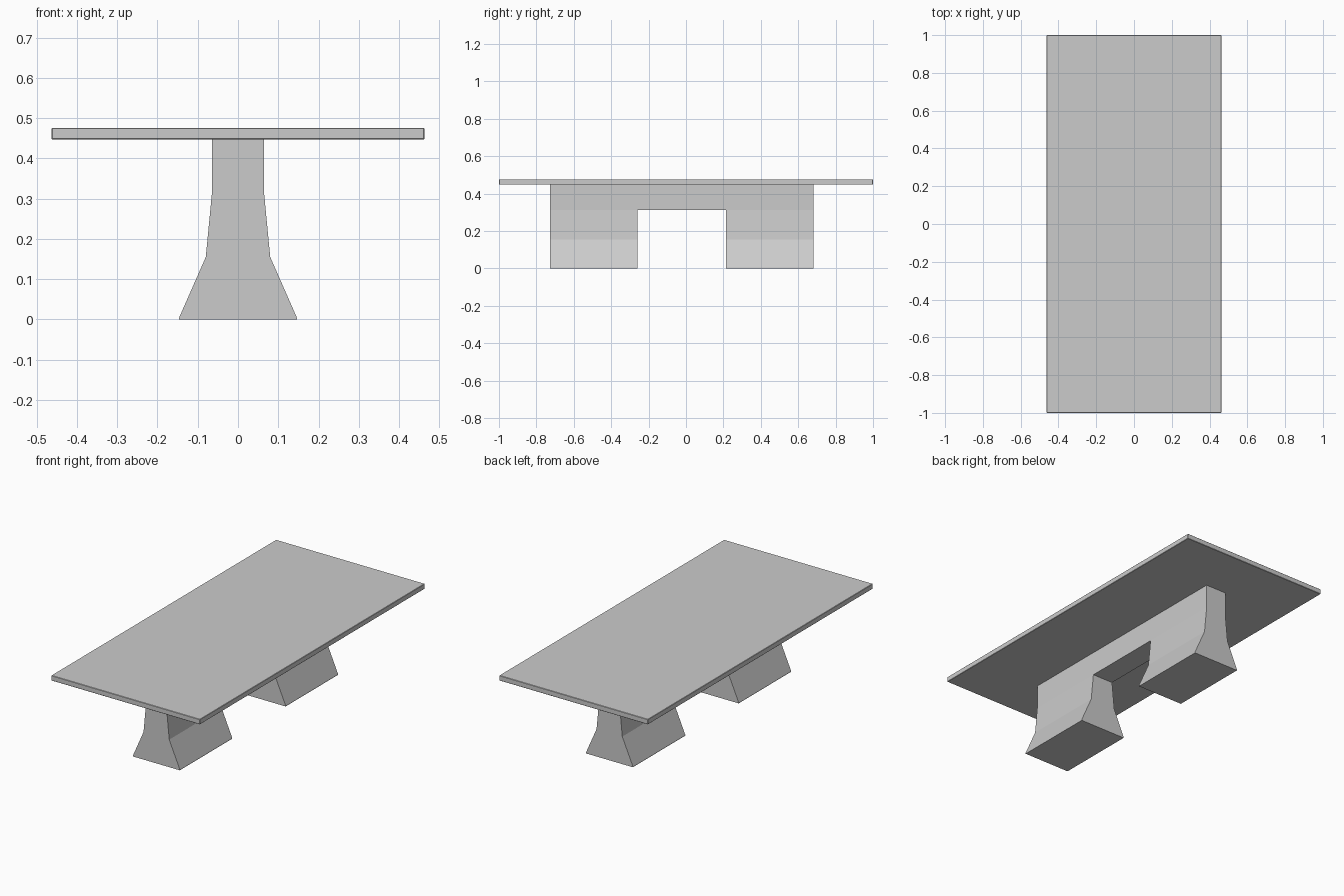
import bpy
import bmesh

if "Cube" in bpy.data.objects:
    bpy.data.objects.remove(bpy.data.objects["Cube"])


def extrude_profile(name, points, y0, y1):
    """Closed x-z outline extruded along y."""
    bm = bmesh.new()
    face = bm.faces.new([bm.verts.new((x, y0, z)) for x, z in points])
    ext = bmesh.ops.extrude_face_region(bm, geom=[face])
    moved = [g for g in ext["geom"] if isinstance(g, bmesh.types.BMVert)]
    bmesh.ops.translate(bm, verts=moved, vec=(0, y1 - y0, 0))
    if len([f for f in bm.faces if len(f.verts) == len(points)]) < 2:
        bm.faces.new([e for e in bm.verts if e not in moved])
    bmesh.ops.recalc_face_normals(bm, faces=bm.faces)
    mesh = bpy.data.meshes.new(name)
    bm.to_mesh(mesh)
    bm.free()
    obj = bpy.data.objects.new(name, mesh)
    bpy.context.collection.objects.link(obj)
    return obj


def rect(half, z0, z1):
    return [(-half, z0), (half, z0), (half, z1), (-half, z1)]


# Table top with slightly eased edges
top = extrude_profile("table_top", rect(0.463, 0.447, 0.476), -1.0, 1.0)
bevel = top.modifiers.new("eased_edges", "BEVEL")
bevel.width = 0.002
bevel.segments = 1

# Flared pedestal base, mirrored half profile
half = [(0.146, 0.0), (0.146, 0.005), (0.08, 0.155), (0.065, 0.311), (0.065, 0.447)]
profile = half + [(-x, z) for x, z in reversed(half)]
base = extrude_profile("pedestal_base", profile, -0.726, 0.681)

# Opening that splits the base into two legs joined by a beam
cutter = extrude_profile("opening_cutter", rect(0.3, -0.1, 0.311), -0.26, 0.215)
cutter.hide_render = True
cutter.display_type = 'WIRE'
cut = base.modifiers.new("opening", "BOOLEAN")
cut.operation = 'DIFFERENCE'
cut.solver = 'EXACT'
cut.object = cutter
